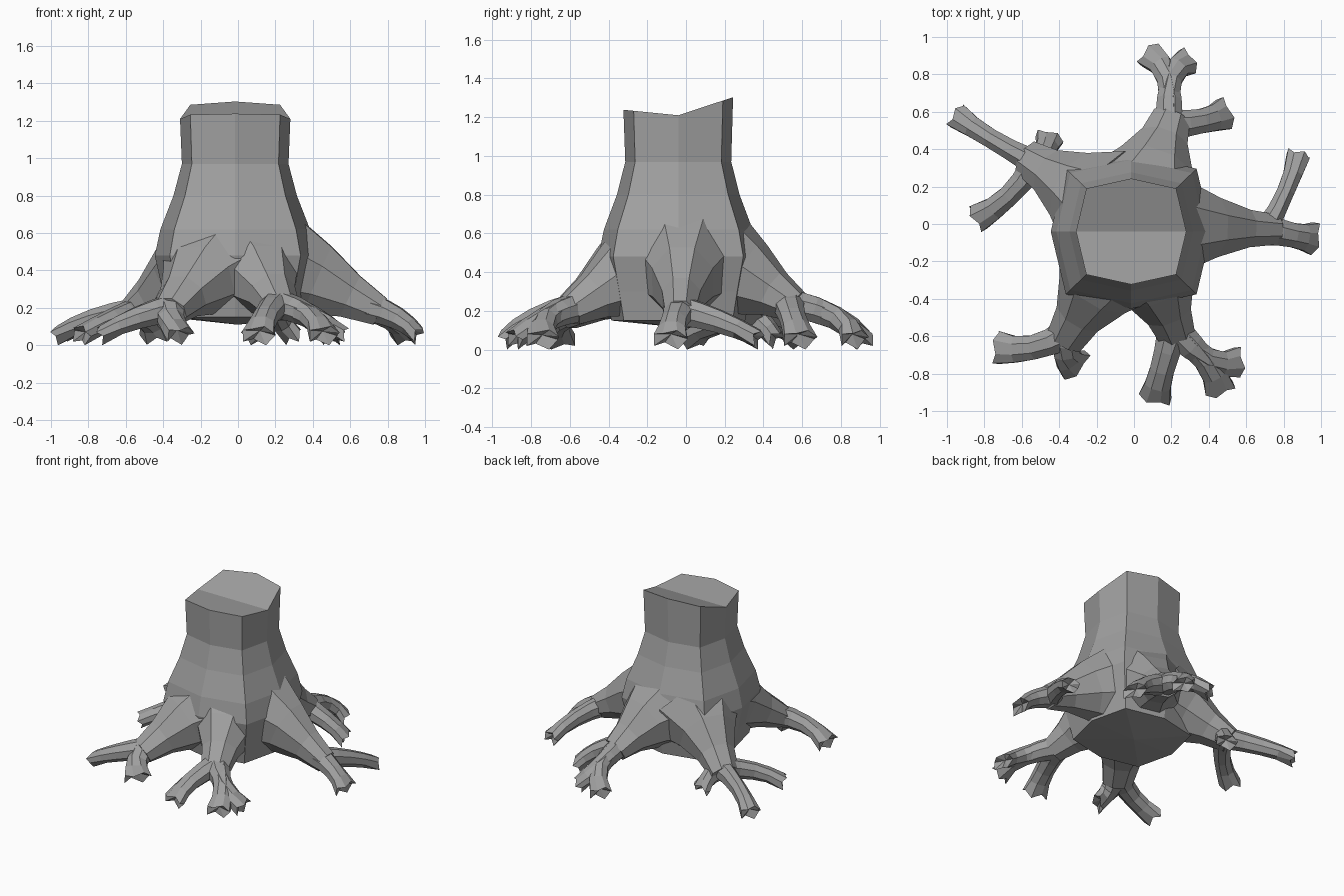
import bpy, bmesh
from math import cos, sin, pi
from mathutils import Vector

cube = bpy.data.objects.get("Cube")
if cube:
    bpy.data.objects.remove(cube, do_unlink=True)

bark = bpy.data.materials.new("grey bark")
bark.use_nodes = True
grey = (.35, .35, .35, 1)
bark.diffuse_color = grey
bark.node_tree.nodes["Principled BSDF"].inputs["Base Color"].default_value = grey

SIDES = 8
UP = Vector((0, 0, 1))


def make_object(name, bm):
    bmesh.ops.recalc_face_normals(bm, faces=bm.faces)
    mesh = bpy.data.meshes.new(name)
    bm.to_mesh(mesh)
    bm.free()
    mesh.materials.append(bark)
    obj = bpy.data.objects.new(name, mesh)
    bpy.context.collection.objects.link(obj)
    return obj


def bridge(bm, rings):
    for low, high in zip(rings, rings[1:]):
        for i in range(SIDES):
            j = (i + 1) % SIDES
            bm.faces.new((low[i], low[j], high[j], high[i]))


def fan(bm, ring, centre):
    tip = bm.verts.new(centre)
    for i in range(SIDES):
        bm.faces.new((ring[i], ring[(i + 1) % SIDES], tip))


def make_trunk():
    """Flared octagonal trunk, tucked in below, with a creased cut on top."""
    bm = bmesh.new()
    # height and half width of each ring
    profile = [(.15, .36), (.3, .39), (.48, .43), (.62, .4),
               (.8, .33), (.97, .285), (1.25, .295)]
    rings = []
    for z, radius in profile:
        ring = []
        for i in range(SIDES):
            angle = 2 * pi * i / SIDES
            reach = radius * (1.15 if i % 2 else 1)
            ring.append(bm.verts.new((reach * cos(angle) - .015, reach * .96 * sin(angle) - .04, z)))
        rings.append(ring)
    bridge(bm, rings)
    fan(bm, rings[0], (0, 0, .11))
    # the cut rises from a crease across the middle, steeper at the back
    top = rings[-1]
    for v in top:
        depth = v.co.y + .04
        v.co.z = 1.21 + max(depth * .33, -depth * .1)
    bm.faces.new(top[:5])
    bm.faces.new(top[4:] + top[:1])
    return make_object("tree_stump", bm)


def make_tube(name, points, widths, heights, ragged):
    """Octagonal tube along a path; ragged tubes end in hollow, toothed tips."""
    bm = bmesh.new()
    last = len(points) - 1
    rings = []
    for n, point in enumerate(points):
        ahead = (points[min(n + 1, last)] - points[max(n - 1, 0)]).normalized()
        side = ahead.cross(UP).normalized()
        rise = side.cross(ahead)
        ring = []
        for i in range(SIDES):
            angle = 2 * pi * (i + .5) / SIDES
            co = point + side * widths[n] * cos(angle) + rise * heights[n] * sin(angle)
            if ragged and n == last:
                co += ahead * (.012 if i % 2 else -.012)
                if i % 2 and sin(angle) < 0:
                    co.z -= .02
            co.z = max(co.z, 0)
            ring.append(bm.verts.new(co))
        rings.append(ring)
    bridge(bm, rings)
    fan(bm, rings[0], points[0])
    fan(bm, rings[-1], points[-1] - ahead * (.03 if ragged else 0))
    return make_object(name, bm)


def make_root(name, size, end):
    """Thick root spreading from inside the trunk and sloping to its end."""
    points = []
    for reach, drop in ((.3, 0), (.56, .3), (.79, .66), (1, 1)):
        z = .42 + (end.z - .42) * drop
        points.append(Vector((end.x * reach, end.y * reach, z)))
    widths = [size * w for w in (.3, .19, .12, .095)]
    return make_tube(name, points, widths, (.3, .21, .13, .085), False)


def make_branch(name, width, end, middle, tip):
    """Branch arching through its middle and flaring again at its tip."""
    start = Vector((end.x * .93, end.y * .93, end.z + .02))
    finish = Vector((*tip, .06))
    through = Vector((*middle, (start.z + finish.z) / 2 + .015))
    control = through * 2 - (start + finish) / 2
    points, widths, heights = [], [], []
    rings = 5
    for n in range(rings):
        t = n / (rings - 1)
        points.append(start * (1 - t) ** 2 + control * 2 * t * (1 - t) + finish * t * t)
        widths.append(width * (1 + .35 * (2 * t - 1) ** 2))
        heights.append(.08 - .035 * t)
    return make_tube(name, points, widths, heights, True)


# each root: name, size, end; its branches: width, middle, tip
roots = [
    ("right_root", 1.1, (-.57, .35, .16), [
        (.055, (-.77, .46), (-.95, .58)),
        (.06, (-.67, .15), (-.84, .03)),
        (.06, (-.48, .39), (-.45, .46))]),
    ("back_root", 1.15, (.2, .57, .22), [
        (.06, (.18, .77), (.08, .91)),
        (.06, (.2, .77), (.29, .87)),
        (.07, (.36, .55), (.49, .59))]),
    ("left_root", .9, (.76, -.03, .18), [
        (.07, (.85, -.06), (.96, -.08)),
        (.05, (.81, .17), (.88, .37))]),
    ("front_left_root", 1.1, (.23, -.6, .2), [
        (.07, (.15, -.78), (.11, -.93)),
        (.065, (.39, -.72), (.56, -.74)),
        (.065, (.38, -.73), (.46, -.89))]),
    ("front_right_root", 1.15, (-.37, -.62, .18), [
        (.07, (-.54, -.66), (-.73, -.66)),
        (.075, (-.36, -.69), (-.31, -.76))]),
]

parts = []
for name, size, end, branches in roots:
    end = Vector(end)
    parts.append(make_root(name, size, end))
    for width, middle, tip in branches:
        parts.append(make_branch(name + "_branch", width, end, middle, tip))

# Fuse all roots into the trunk so that the stump is one skin
stump = make_trunk()
bpy.context.view_layer.objects.active = stump
for part in parts:
    union = stump.modifiers.new("join_root", "BOOLEAN")
    union.operation = "UNION"
    union.solver = "EXACT"
    union.object = part
    bpy.ops.object.modifier_apply(modifier=union.name)
    bpy.data.objects.remove(part, do_unlink=True)
